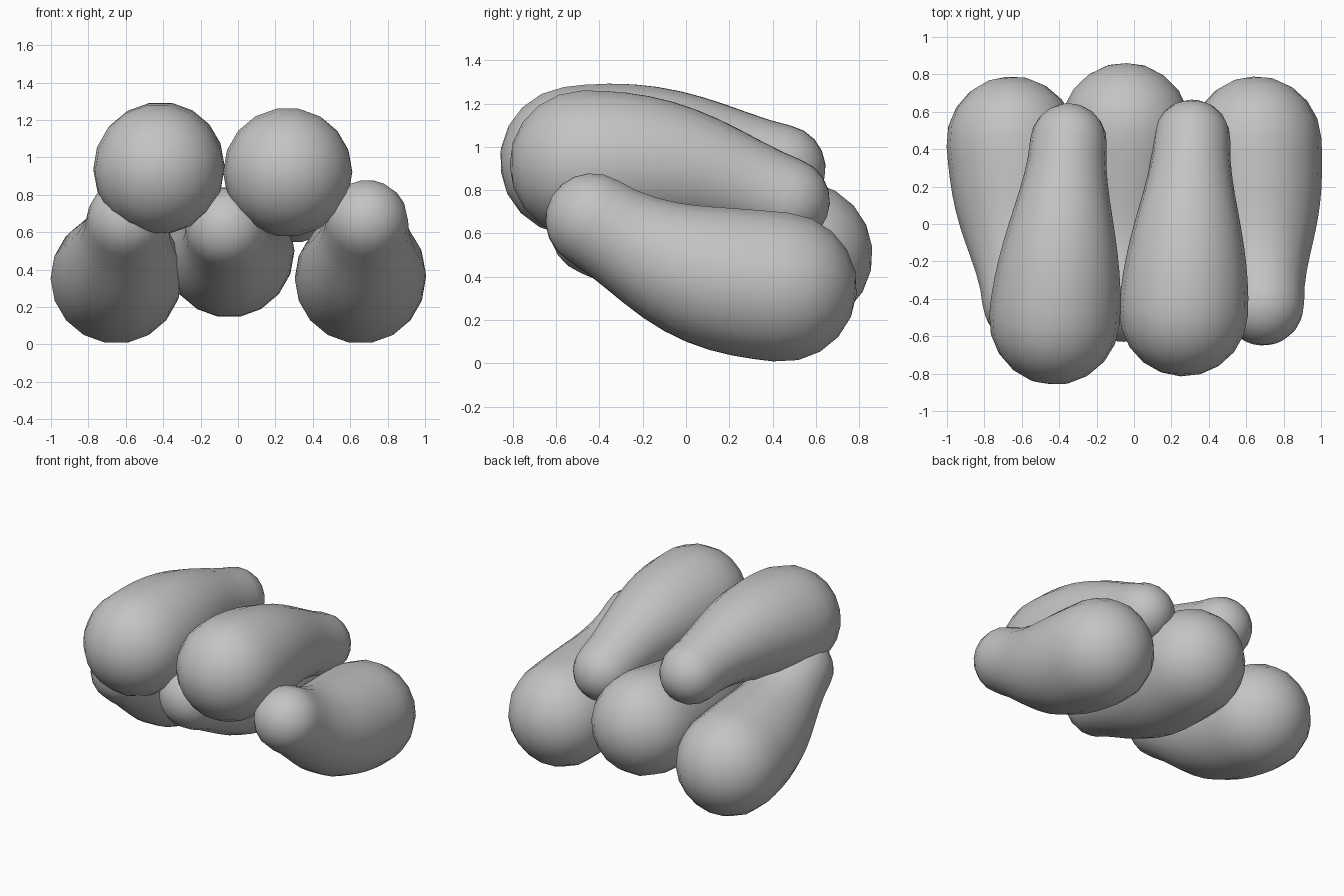
import bpy, bmesh, math
from mathutils import Vector

if "Cube" in bpy.data.objects:
    bpy.data.objects.remove(bpy.data.objects["Cube"])

SEGMENTS, BODY, CAP = 18, 10, 5

grey = bpy.data.materials.new("plain_grey")
grey.diffuse_color = (0.55, 0.55, 0.55, 1)
grey.use_nodes = True
grey.node_tree.nodes["Principled BSDF"].inputs["Base Color"].default_value = grey.diffuse_color


def lobe(name, big, small, r_big, r_small, bend, swell):
    """Bent pear: a round loft from a big ball end to a small ball end."""
    big, small = Vector(big), Vector(small)

    def spine(t):
        return big.lerp(small, t) + Vector((0, 0, bend * math.sin(math.pi * t)))

    def radius(t):
        s = t * t * (3 - 2 * t)
        return r_big + (r_small - r_big) * s + swell * math.sin(math.pi * t) ** 2

    def tangent(t):
        return (spine(t + 0.01) - spine(t - 0.01)).normalized()

    # rings: big cap, body, small cap as (centre, direction, radius)
    rings = []
    d0, d1 = tangent(0), tangent(1)
    for i in range(1, CAP):
        a = math.pi / 2 * i / CAP
        rings.append((big - d0 * r_big * math.cos(a), d0, r_big * math.sin(a)))
    for i in range(BODY + 1):
        t = i / BODY
        rings.append((spine(t), tangent(t), radius(t)))
    for i in range(CAP - 1, 0, -1):
        a = math.pi / 2 * i / CAP
        rings.append((small + d1 * r_small * math.cos(a), d1, r_small * math.sin(a)))

    bm = bmesh.new()
    loops = []
    for centre, d, r in rings:
        u = d.cross(Vector((0, 0, 1))).normalized()
        v = u.cross(d)
        angles = [2 * math.pi * k / SEGMENTS for k in range(SEGMENTS)]
        loops.append([bm.verts.new(centre + r * (u * math.cos(a) + v * math.sin(a)))
                      for a in angles])
    for a, b in zip(loops, loops[1:]):
        for k in range(SEGMENTS):
            n = (k + 1) % SEGMENTS
            bm.faces.new((a[k], a[n], b[n], b[k]))
    for tip, ring in ((big - d0 * r_big, loops[0]), (small + d1 * r_small, loops[-1])):
        pole = bm.verts.new(tip)
        for k in range(SEGMENTS):
            bm.faces.new((pole, ring[k], ring[(k + 1) % SEGMENTS]))
    bmesh.ops.recalc_face_normals(bm, faces=bm.faces[:])
    for f in bm.faces:
        f.smooth = True
    mesh = bpy.data.meshes.new(name)
    bm.to_mesh(mesh)
    bm.free()
    mesh.materials.append(grey)
    bpy.context.collection.objects.link(bpy.data.objects.new(name, mesh))


# lower layer: big ends at the back, narrow ends raised at the front
lobe("lower_lobe_left", (-0.653, 0.44, 0.352), (-0.59, -0.42, 0.66), 0.35, 0.22, -0.07, 0.025)
lobe("lower_lobe_middle", (-0.045, 0.515, 0.50), (-0.06, -0.41, 0.62), 0.347, 0.22, -0.07, 0.02)
lobe("lower_lobe_right", (0.653, 0.44, 0.352), (0.69, -0.43, 0.66), 0.35, 0.22, -0.07, 0.025)

# upper layer: big ends at the front, narrow ends lowered at the back
lobe("upper_lobe_left", (-0.425, -0.51, 0.935), (-0.35, 0.44, 0.90), 0.35, 0.205, 0.055, 0.01)
lobe("upper_lobe_right", (0.265, -0.47, 0.92), (0.31, 0.46, 0.75), 0.345, 0.205, 0.06, 0.01)
